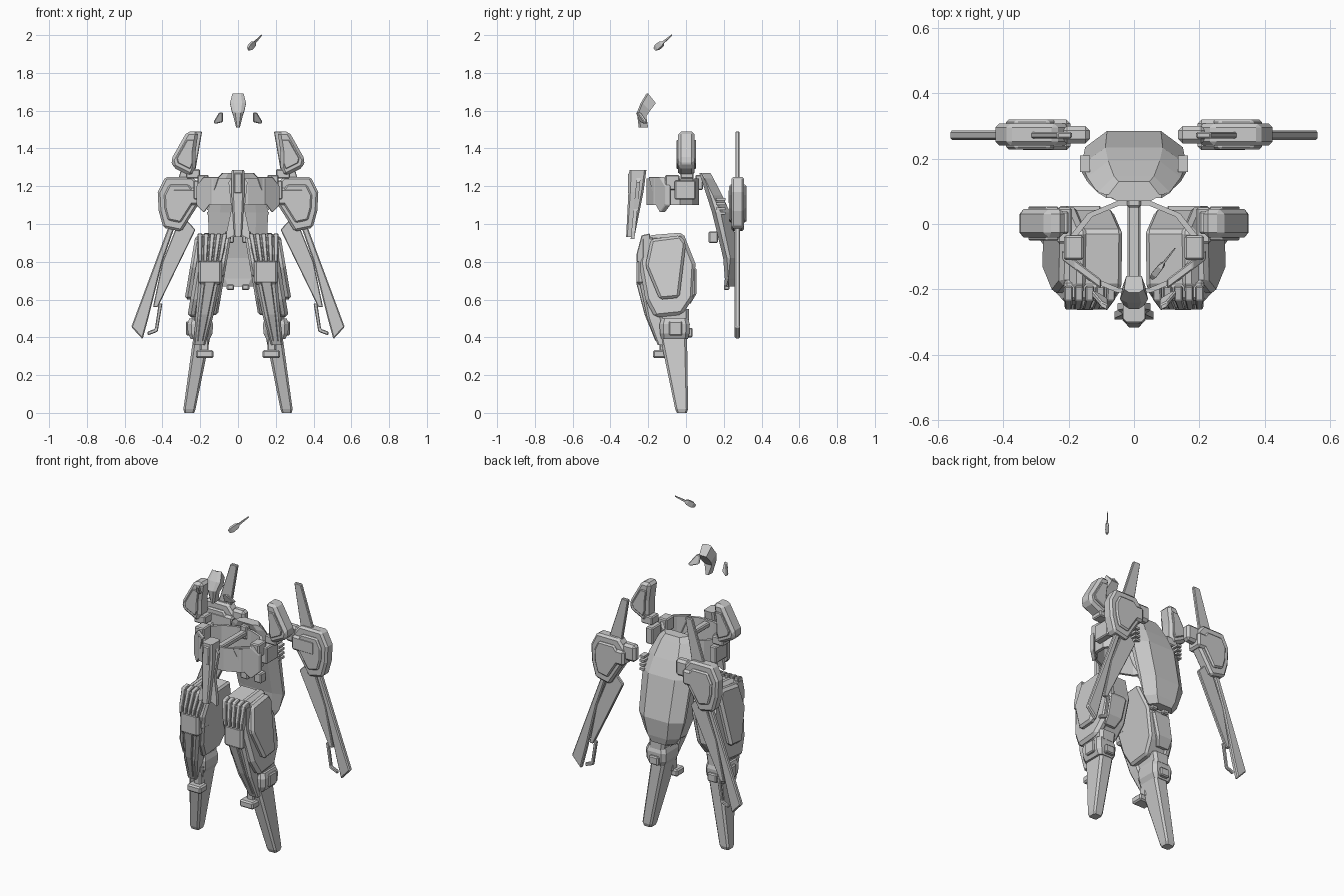
import bpy, bmesh
from math import sin, cos, pi
from mathutils import Vector

cube = bpy.data.objects.get("Cube")
if cube:
    bpy.data.objects.remove(cube)

shade = (.6, .6, .6, 1)
grey = bpy.data.materials.new("armour_grey")
grey.use_nodes = True
grey.diffuse_color = shade
grey.node_tree.nodes["Principled BSDF"].inputs["Base Color"].default_value = shade


def bridge(name, rings, mirror=True, bevel=0, closed=False):
    """Skin a list of equal point loops; closed joins the last loop to the first."""
    bm = bmesh.new()
    loops = [[bm.verts.new(point) for point in ring] for ring in rings]
    pairs = list(zip(loops, loops[1:]))
    if closed:
        pairs.append((loops[-1], loops[0]))
    else:
        bm.faces.new(loops[0])
        bm.faces.new(loops[-1])
    for lower, upper in pairs:
        for i in range(len(lower)):
            bm.faces.new((lower[i - 1], lower[i], upper[i], upper[i - 1]))
    bmesh.ops.recalc_face_normals(bm, faces=bm.faces)
    mesh = bpy.data.meshes.new(name)
    bm.to_mesh(mesh)
    bm.free()
    mesh.materials.append(grey)
    part = bpy.data.objects.new(name, mesh)
    bpy.context.collection.objects.link(part)
    if bevel:
        modifier = part.modifiers.new("bevel", 'BEVEL')
        modifier.width, modifier.segments = bevel, 1
    if mirror:
        part.modifiers.new("mirror", 'MIRROR')


def side_plate(name, outline, inner, outer, bevel=.01, warp=Vector, mirror=True):
    """Extrude a y, z outline along x."""
    bridge(name, [[warp((x, y, z)) for y, z in outline] for x in (inner, outer)], mirror, bevel)


def front_plate(name, outline, front, back, bevel=.004, warp=Vector):
    """Extrude an x, z outline along y."""
    bridge(name, [[warp((x, y, z)) for x, z in outline] for y in (front, back)], True, bevel)


def box(name, x, y, z, mirror=True, bevel=.006):
    outline = [(y[0], z[0]), (y[1], z[0]), (y[1], z[1]), (y[0], z[1])]
    side_plate(name, outline, *x, bevel, mirror=mirror)


def column(name, *rows, mirror=True):
    """Chamfered column; every row is a centre and the half sizes in x and y."""
    rings = []
    for (cx, cy, z), (hx, hy) in rows:
        cut = min(hx, hy) * .3
        quarter = [(hx, hy - cut), (hx - cut, hy)]
        half = quarter + [(-x, y) for x, y in reversed(quarter)]
        rings.append([(cx + x, cy + y, z) for x, y in half + [(-x, -y) for x, y in half]])
    bridge(name, rings, mirror)


def scaled(outline, factor):
    middle = sum((Vector(point) for point in outline), Vector((0, 0))) / len(outline)
    return [middle.lerp(Vector(point), factor) for point in outline]


# --- Head: antenna, crest and cheek vents ---
root, tip = Vector((.055, -.165, 1.925)), Vector((.125, -.075, 2))
across = (tip - root).cross(Vector((0, 0, 1))).normalized()
upright = across.cross(tip - root).normalized()
bridge("antenna", [[root.lerp(tip, t) + (across * u * .6 + upright * v) * radius
                    for u, v in ((1, 1), (-1, 1), (-1, -1), (1, -1))]
                   for t, radius in ((0, .008), (.15, .016), (.4, .014), (.5, .006), (1, .003))], False)

bridge("head_crest", [[(-w, y, z), (-w / 2, y - .01, z), (w / 2, y - .01, z), (w, y, z),
                       (w * .8, y + .04, z - drop), (-w * .8, y + .04, z - drop)]
                      for y, z, w, drop in ((-.2, 1.69, .03, .05), (-.23, 1.64, .043, .04),
                                            (-.25, 1.59, .03, .02), (-.24, 1.51, .01, 0))], False)
front_plate("cheek_vent", [(.08, 1.59), (.1, 1.59), (.13, 1.54), (.12, 1.53), (.08, 1.54)], -.01, .01,
            warp=lambda p: (p[0], p[1] - .285 + p[0] / 2 + (1.56 - p[2]) * .4, p[2]))

# --- Shoulder plates ---
shoulder = [(.21, 1.49), (.27, 1.49), (.355, 1.34), (.345, 1.3), (.245, 1.25), (.225, 1.3), (.225, 1.38)]
front_plate("shoulder_plate", shoulder, -.042, .046, .016)
front_plate("shoulder_face", scaled(shoulder, .65), -.05, .054)
box("shoulder_foot", (.2, .275), (-.03, .04), (1.24, 1.29))

# --- Chest ring and its fittings ---
angles = [(step + .5) * pi / 6 for step in range(12)]
bridge("chest_ring", [[(cos(a) * .2 * size, sin(a) * .145 * size - .07, z) for a in angles]
                      for size, z in ((1, 1.1), (1, 1.24), (.9, 1.24), (.9, 1.1))], False, closed=True)
box("chest_side_block", (.155, .215), (-.11, -.035), (1.18, 1.26))
box("chest_side_step", (.19, .235), (-.06, .05), (1.13, 1.23))
front_plate("chest_front_panel", [(.1, 1.25), (.18, 1.25), (.22, 1.2), (.22, 1.1), (.18, 1.06), (.15, 1.1)],
            -.01, .02, warp=lambda p: (p[0], p[1] - .265 + p[0] * .75, p[2]))
box("spine_bar", (-.02, .02), (-.21, .07), (1.2, 1.23), False)
box("spine_block", (-.022, .022), (.05, .09), (1.18, 1.26), False)

# --- Front stem hanging from the chest ---
column("chest_stem", ((0, -.255, 1.285), (.033, .045)), ((0, -.265, 1.17), (.035, .04)),
       ((0, -.295, .93), (.02, .022)), mirror=False)
box("stem_inset", (-.022, .022), (-.307, -.29), (1.16, 1.27), False)
front_plate("stem_flange", [(.03, 1.25), (.05, 1.22), (.035, 1.08), (.06, .96), (.06, .92), (.02, .94)],
            -.01, .01, 0, lambda p: (p[0], p[1] - .375 + p[2] * .1, p[2]))

# --- Curved back shield, bulging outwards and narrowing at both ends ---
shield = []
for t in (0, .05, .2, .35, .75, .93, 1):
    outer = .13 + .155 * sin(pi / 2 * t / .75)
    inner = outer - .06 - .04 * sin(pi * t)
    width = .085 + .08 * abs(sin(pi * t)) ** .6
    half = [(width * .55, outer), (width, outer - .05), (width, inner + .02), (width * .6, inner)]
    shield.append([(x, y, 1.27 - t * .6) for x, y in half + [(-x, y) for x, y in reversed(half)]])
bridge("back_shield", shield, False)
for i in range(4):
    low = 1.05 + i * .025
    box("shield_vent", (.135, .165), (.16, .21), (low, low + .013), bevel=0)
box("shield_bracket", (.02, .07), (.12, .17), (.9, .96))
box("shield_tail", (.02, .06), (.2, .23), (.65, .68))

# --- Side wings: long slotted blade, pod and mount ---
front_plate("wing_blade", [(.31, 1.1), (.37, .98), (.565, .455), (.505, .39), (.475, .5), (.4, .8), (.33, 1)],
            .258, .286, .006)
front_plate("wing_rear_edge", [(.3, 1.05), (.4, .8), (.45, .56), (.425, .56), (.225, .97)], .262, .282)
front_plate("slot_bar", [(.4, .58), (.42, .58), (.44, .445), (.48, .43), (.477, .41), (.425, .43)], .264, .28)
front_plate("wing_spike", [(.24, 1.2), (.19, 1.49), (.235, 1.49), (.33, 1.2)], .262, .282)
pod = [(.24, 1.25), (.385, 1.25), (.425, 1.17), (.42, 1.07), (.395, .98),
       (.3, .96), (.25, 1.04), (.205, 1.11), (.2, 1.2)]
front_plate("wing_pod", pod, .24, .308, .012)
front_plate("wing_pod_face", scaled(pod, .7), .228, .32, .008)
box("wing_mount", (.135, .22), (.247, .3), (1.13, 1.23), bevel=.014)
box("wing_pivot", (.195, .35), (.226, .32), (1.1, 1.19), bevel=.012)


# --- Thighs, leaning outwards towards the knee ---
def lean(point):
    x, y, z = point
    return x + (.94 - z) * .17, y, z


thigh = [(-.2, .94), (-.015, .955), (.01, .89), (.05, .79), (.04, .61), (-.02, .52),
         (-.165, .505), (-.215, .6), (-.25, .8), (-.23, .88)]
side_panel = [(-.185, .92), (-.03, .94), (0, .9), (-.035, .61), (-.14, .6), (-.215, .78)]
side_plate("thigh", scaled(thigh, .95), .035, .17, .012, lean)
side_plate("thigh_outer_shell", thigh, .14, .195, .018, lean)
side_plate("thigh_side_panel", side_panel, .18, .225, .014, lean)
column("thigh_rear_bulge", ((.15, 0, .8), (.05, .03)), ((.155, .02, .76), (.06, .035)),
       ((.18, .02, .63), (.055, .035)), ((.19, 0, .58), (.04, .025)))

# --- Ribbed hip guard, the ribs closing in towards the knee ---
rib = [(-.19, .95), (-.235, .94), (-.262, .84), (-.262, .8), (-.19, .78)]
for i in range(5):
    inner = .056 + i * .033
    side_plate("hip_rib", rib, inner, inner + .026, .004,
               lambda p: (.2 + (p[0] - .2) * (p[2] * 1.4 - .33), p[1], p[2]))
box("hip_guard_back", (.07, .215), (-.235, -.17), (.72, .93), bevel=.01)
box("hip_guard_lower", (.085, .21), (-.262, -.18), (.68, .81), bevel=.012)

# --- Knees and lower legs ---
column("knee_guard", ((.145, -.205, .73), (.06, .05)), ((.18, -.165, .5), (.046, .04)),
       ((.205, -.125, .36), (.03, .025)))
column("knee_ridge", ((.15, -.25, .69), (.028, .014)), ((.178, -.205, .52), (.022, .014)),
       ((.2, -.15, .38), (.014, .012)))
column("knee_joint", ((.19, -.07, .55), (.055, .085)), ((.195, -.06, .49), (.05, .075)))
column("shin_cuff", ((.2, -.06, .5), (.058, .07)), ((.2, -.06, .47), (.068, .08)),
       ((.2, -.06, .42), (.065, .078)), ((.2, -.06, .39), (.05, .07)))
box("cuff_rear_block", (.165, .225), (-.01, .035), (.4, .45))
box("cuff_side_block", (.235, .275), (-.09, -.02), (.41, .485))
column("lower_leg", ((.185, -.07, .44), (.046, .075)), ((.257, -.023, .02), (.032, .034)),
       ((.258, -.022, 0), (.026, .026)))
box("ankle_block", (.13, .222), (-.175, -.1), (.29, .332), bevel=.008)
box("ankle_link", (.155, .2), (-.14, -.09), (.32, .41))
